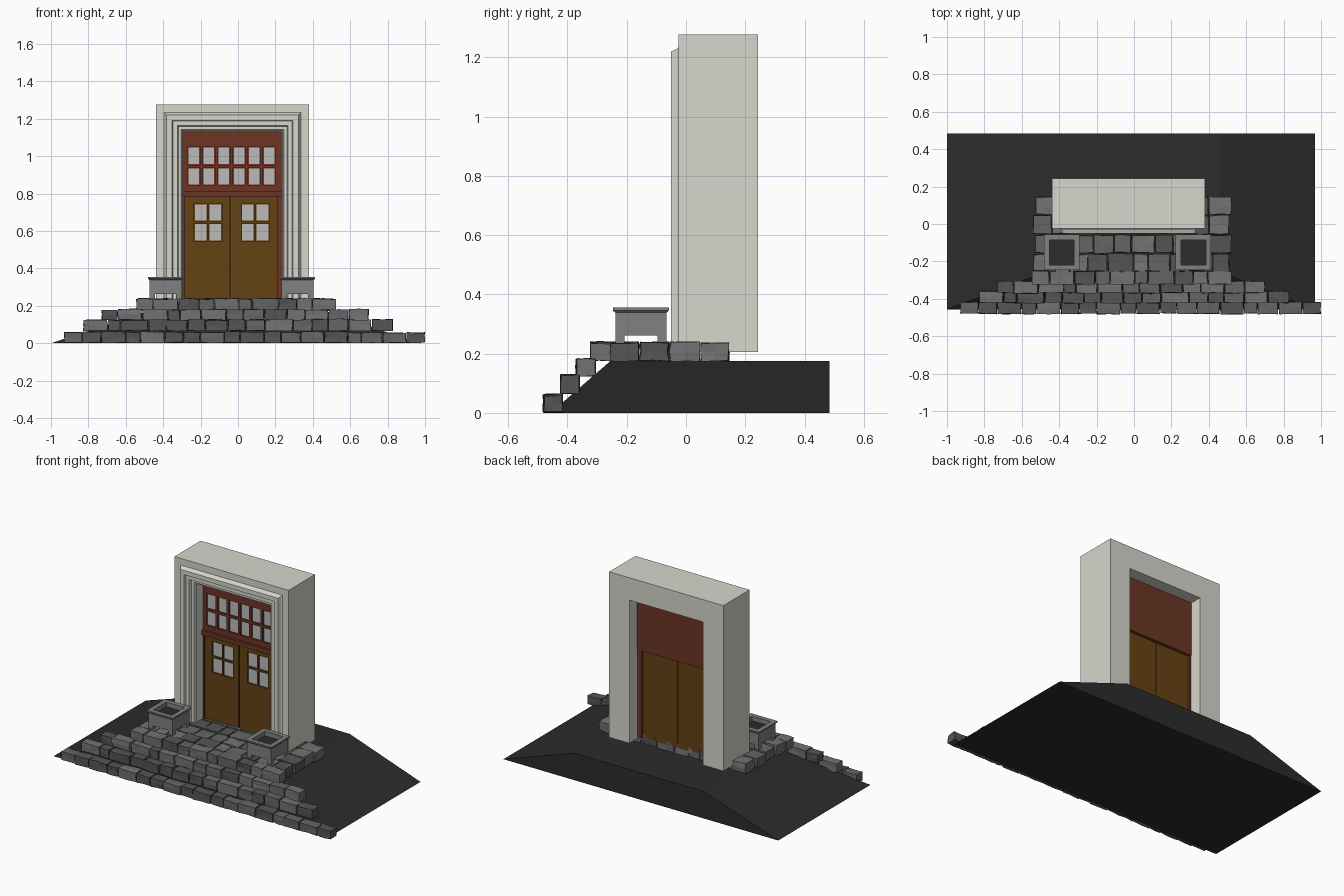
import bpy, bmesh, random
from mathutils import Vector

if "Cube" in bpy.data.objects:
    bpy.data.objects.remove(bpy.data.objects["Cube"])

random.seed(7)


def mat(name, r, g, b):
    m = bpy.data.materials.new(name)
    m.diffuse_color = (r, g, b, 1)
    m.use_nodes = True
    m.node_tree.nodes["Principled BSDF"].inputs["Base Color"].default_value = m.diffuse_color
    return m


PLASTER = mat("plaster", 0.68, 0.67, 0.61)
RED = mat("red_wood", 0.15, 0.035, 0.017)
BROWN = mat("brown_wood", 0.13, 0.055, 0.007)
GLASS = mat("glass", 0.5, 0.5, 0.5)
DARK = mat("dark_earth", 0.025, 0.025, 0.025)
STONES = [mat(f"stone_{i}", v, v, v) for i, v in enumerate((0.09, 0.13, 0.17))]
POT = mat("pot_stone", 0.22, 0.22, 0.22)


def finish(name, bm, *mats):
    bmesh.ops.recalc_face_normals(bm, faces=bm.faces)
    me = bpy.data.meshes.new(name)
    bm.to_mesh(me)
    bm.free()
    for m in mats:
        me.materials.append(m)
    ob = bpy.data.objects.new(name, me)
    bpy.context.collection.objects.link(ob)
    return ob


def add_box(bm, x0, x1, y0, y1, z0, z1, mi=0):
    vs = bmesh.ops.create_cube(bm, size=1)["verts"]
    for v in vs:
        v.co = Vector((x0 + (v.co.x + .5) * (x1 - x0),
                       y0 + (v.co.y + .5) * (y1 - y0),
                       z0 + (v.co.z + .5) * (z1 - z0)))
    for f in {f for v in vs for f in v.link_faces}:
        f.material_index = mi
    return vs


def loft(bm, loops):
    """Bridge equally long closed loops of points and cap the ends."""
    rings = [[bm.verts.new(p) for p in lp] for lp in loops]
    n = len(rings[0])
    for a, b in zip(rings, rings[1:]):
        for i in range(n):
            bm.faces.new((a[i], a[(i + 1) % n], b[(i + 1) % n], b[i]))
    bm.faces.new(rings[0])
    bm.faces.new(rings[-1])


def rect(x0, x1, y0, y1, z):
    return [(x0, y0, z), (x1, y0, z), (x1, y1, z), (x0, y1, z)]


# earth mound: sloped front and sides, upright back
bm = bmesh.new()
loft(bm, [rect(-1, .967, -.457, .485, 0), rect(-.47, .46, -.255, .485, .175)])
finish("mound", bm, DARK)

# door surround: moulded profile (inset from outer edge, y) swept round three sides
PROFILE = [(0, .243), (0, -.025), (.043, -.025), (.049, -.031), (.053, -.04), (.057, -.05),
           (.085, -.05), (.09, -.036), (.114, -.036), (.119, -.018), (.134, -.018),
           (.14, -.005), (.145, -.005), (.145, .243)]
X0, X1, ZB, ZT = -.438, .38, .206, 1.277
bm = bmesh.new()
loft(bm, [[(X0 + o, y, ZB) for o, y in PROFILE],
          [(X0 + o, y, ZT - o) for o, y in PROFILE],
          [(X1 - o, y, ZT - o) for o, y in PROFILE],
          [(X1 - o, y, ZB) for o, y in PROFILE]])
finish("door_surround", bm, PLASTER)


def glazed_panel(name, xr, zr, yr, panes_x, panes_z, wood):
    """Solid panel whose front has a lattice of bars over recessed panes."""
    bm = bmesh.new()
    y0, y1 = yr
    depth = .012
    add_box(bm, *xr, y0 + depth, y1, *zr)
    xs = [xr[0]] + [v for p in panes_x for v in p] + [xr[1]]
    zs = [zr[0]] + [v for p in panes_z for v in p] + [zr[1]]
    for k in range(0, len(zs), 2):                       # full width rails
        add_box(bm, *xr, y0, y0 + depth, zs[k], zs[k + 1])
    for z in panes_z:
        for k in range(0, len(xs), 2):                   # short bars
            add_box(bm, xs[k], xs[k + 1], y0, y0 + depth, *z)
        for x in panes_x:                                # glass, with a dark wood rim
            add_box(bm, x[0] + .004, x[1] - .004, y0 + .007, y0 + depth + .002,
                    z[0] + .004, z[1] - .004, 1)
    return finish(name, bm, wood, GLASS)


# transom window, its sill bar and the side posts
glazed_panel("transom", (-.295, .236), (.79, 1.133), (.06, .165),
             [(-.268 + i * .0805, -.204 + i * .0805) for i in range(6)],
             [(.845, .938), (.953, 1.05)], RED)
bm = bmesh.new()
add_box(bm, -.295, .236, .045, .165, .783, .812)
add_box(bm, -.295, -.284, .06, .16, .215, .79)
add_box(bm, .208, .236, .06, .16, .215, .79)
finish("door_posts", bm, RED)

# two door leaves
for name, xr, px in (("left_leaf", (-.284, -.045), [(-.235, -.165), (-.156, -.086)]),
                     ("right_leaf", (-.039, .208), [(.018, .088), (.096, .167)])):
    glazed_panel(name, xr, (.215, .783), (.07, .145), px, [(.545, .641), (.652, .745)], BROWN)
bm = bmesh.new()
add_box(bm, -.047, -.037, .08, .14, .215, .783)
finish("meeting_strip", bm, BROWN)


def stone_row(name, x0, x1, y0, y1, z0, z1, width=.11):
    """Row of rough blocks: jittered, subdivided cubes with uneven widths."""
    bm = bmesh.new()
    n = max(1, round((x1 - x0) / width))
    cuts = [x0 + (x1 - x0) * i / n for i in range(n + 1)]
    cuts[1:-1] = [c + random.uniform(-.025, .025) for c in cuts[1:-1]]
    for a, b in zip(cuts, cuts[1:]):
        stone = bmesh.new()
        add_box(stone, a, b, y0 + random.uniform(0, .006), y1, z0,
                z1 - random.uniform(0, .008), random.randrange(3))
        bmesh.ops.subdivide_edges(stone, edges=stone.edges[:], cuts=1, use_grid_fill=True)
        mid = Vector(((a + b) / 2, (y0 + y1) / 2, (z0 + z1) / 2))
        for v in stone.verts:
            d = v.co - mid
            v.co -= Vector((d.x * random.uniform(0, .1), d.y * random.uniform(0, .16),
                            d.z * random.uniform(0, .18)))
        tmp = bpy.data.meshes.new("tmp")
        stone.to_mesh(tmp)
        stone.free()
        bm.from_mesh(tmp)
        bpy.data.meshes.remove(tmp)
    finish(name, bm, *STONES)


# steps
stone_row("step_1", -.93, 1.0, -.485, -.415, 0, .066)
stone_row("step_2", -.83, .83, -.427, -.357, .064, .132)
stone_row("step_3", -.73, .70, -.375, -.303, .122, .187)
stone_row("step_4", -.545, .525, -.327, -.25, .175, .244)

# landing paving
for i, (a, b) in enumerate(((-.26, -.158), (-.16, -.056), (-.058, .048), (.046, .148))):
    stone_row(f"landing_{i + 1}", -.54 + .012 * (i % 2), .51 + .012 * (i % 2),
              a, b, .172, .244)

# square planters on feet, with soil
for side, cx in (("left", -.387), ("right", .318)):
    cy = -.152

    def sq(h, z):
        return rect(cx - h, cx + h, cy - h, cy + h, z)
    bm = bmesh.new()
    loft(bm, [sq(.086, .262), sq(.086, .338), sq(.092, .343), sq(.095, .346), sq(.095, .355),
              sq(.066, .355), sq(.066, .3)])
    for sx in (-1, 1):
        for sy in (-1, 1):
            fx, fy = cx + sx * .071, cy + sy * .071
            add_box(bm, fx - .015, fx + .015, fy - .015, fy + .015, .225, .264)
    finish(f"{side}_planter", bm, POT)
    bm = bmesh.new()
    add_box(bm, cx - .066, cx + .066, cy - .066, cy + .066, .3, .325)
    finish(f"{side}_soil", bm, DARK)
